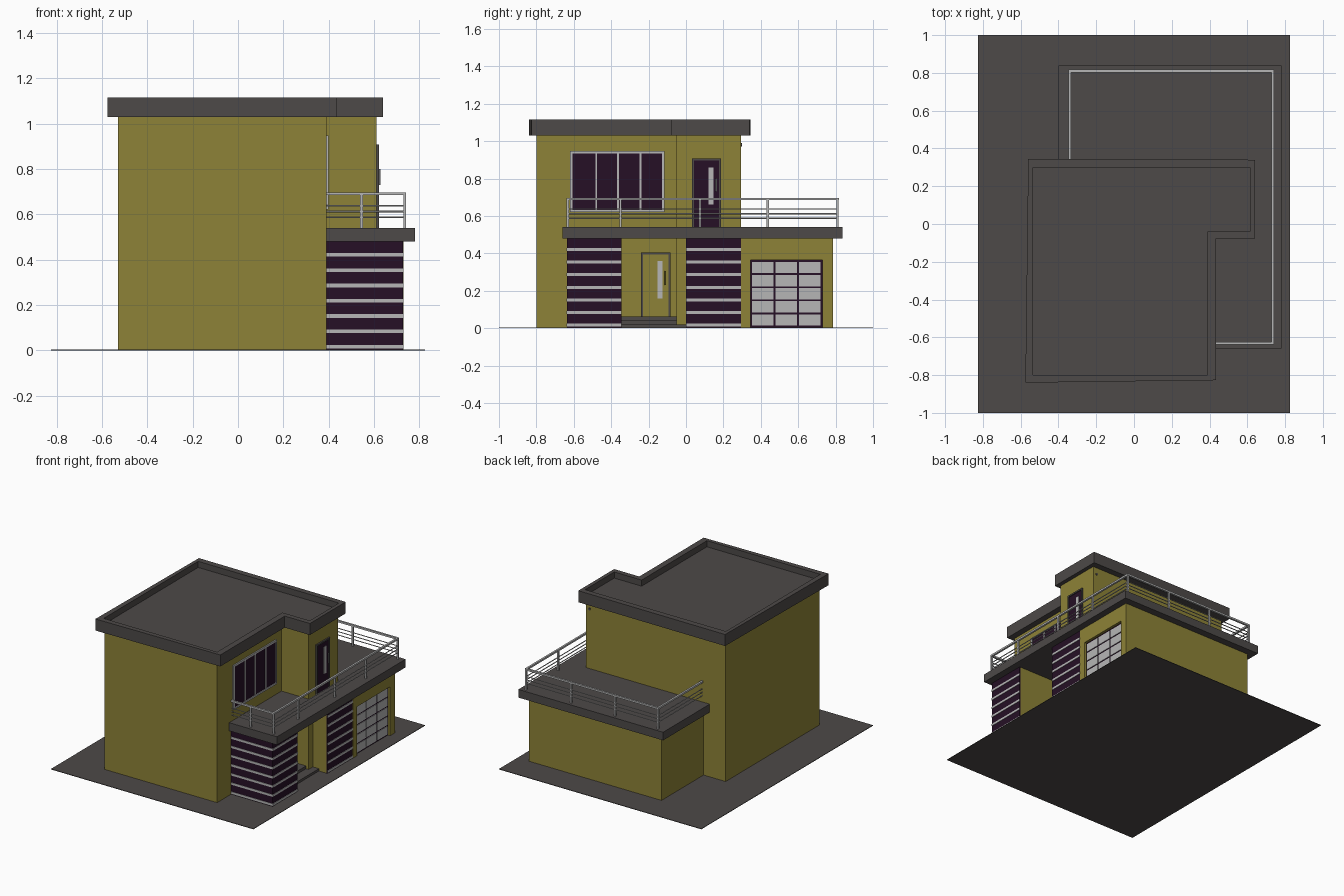
import bpy
import bmesh
from mathutils import Vector

cube = bpy.data.objects.get("Cube")
if cube:
    bpy.data.objects.remove(cube, do_unlink=True)


def material(name, r, g, b):
    m = bpy.data.materials.new(name)
    m.use_nodes = True
    m.diffuse_color = (r, g, b, 1)
    m.node_tree.nodes["Principled BSDF"].inputs["Base Color"].default_value = (r, g, b, 1)
    return m


OLIVE = material("olive_wall", 0.27, 0.225, 0.038)
DARK = material("dark_grey", 0.074, 0.067, 0.065)
PURPLE = material("dark_purple", 0.019, 0.005, 0.019)
LIGHT = material("light_grey", 0.47, 0.47, 0.47)


def finish(bm, name, mat):
    bmesh.ops.recalc_face_normals(bm, faces=bm.faces)
    mesh = bpy.data.meshes.new(name)
    bm.to_mesh(mesh)
    bm.free()
    mesh.materials.append(mat)
    obj = bpy.data.objects.new(name, mesh)
    bpy.context.collection.objects.link(obj)
    return obj


def stack(name, loops, mat):
    """Solid skinned through equal-length loops of 3D points, capped at both ends."""
    bm = bmesh.new()
    rings = [[bm.verts.new(p) for p in loop] for loop in loops]
    n = len(rings[0])
    for a, b in zip(rings, rings[1:]):
        for i in range(n):
            j = (i + 1) % n
            bm.faces.new((a[i], a[j], b[j], b[i]))
    bm.faces.new(rings[0])
    bm.faces.new(rings[-1])
    return finish(bm, name, mat)


def boxes(name, spans, mat):
    """One object of boxes, each given as (x0, x1, y0, y1, z0, z1)."""
    bm = bmesh.new()
    for x0, x1, y0, y1, z0, z1 in spans:
        made = bmesh.ops.create_cube(bm, size=1)["verts"]
        bmesh.ops.scale(bm, vec=(x1 - x0, y1 - y0, z1 - z0), verts=made)
        bmesh.ops.translate(bm, vec=((x0 + x1) / 2, (y0 + y1) / 2, (z0 + z1) / 2), verts=made)
    return finish(bm, name, mat)


def rods(name, segments, radius, mat, sides=8):
    bm = bmesh.new()
    for a, b in segments:
        a, b = Vector(a), Vector(b)
        d = b - a
        made = bmesh.ops.create_cone(bm, cap_ends=True, segments=sides, radius1=radius,
                                     radius2=radius, depth=d.length)["verts"]
        bmesh.ops.rotate(bm, verts=made, matrix=d.to_track_quat("Z", "Y").to_matrix())
        bmesh.ops.translate(bm, verts=made, vec=(a + b) / 2)
    return finish(bm, name, mat)


def frame(x0, x1, y0, y1, z0, z1, w, sill=True):
    """Border bars of an opening that faces +x."""
    bars = [(x0, x1, y0, y0 + w, z0, z1), (x0, x1, y1 - w, y1, z0, z1),
            (x0, x1, y0 + w, y1 - w, z1 - w, z1)]
    if sill:
        bars.append((x0, x1, y0 + w, y1 - w, z0, z0 + w))
    return bars


def at_z(points, z):
    return [(x, y, z) for x, y in points]


# Ground and main two-storey block
BASE = 0.002
boxes("ground", [(-0.825, 0.825, -1, 1, 0, 0.004)], DARK)
walls = [(-0.53, -0.8), (0.39, -0.8), (0.39, -0.05), (0.61, -0.05), (0.61, 0.295), (-0.53, 0.295)]
stack("main_walls", [at_z(walls, BASE), at_z(walls, 1.04)], OLIVE)

# Roof with recessed top inside a parapet
outer = [(-0.575, -0.84), (0.435, -0.827), (0.435, -0.077), (0.64, -0.077), (0.64, 0.34), (-0.56, 0.345)]
inner = [(-0.535, -0.8), (0.39, -0.8), (0.39, -0.04), (0.613, -0.04), (0.613, 0.3), (-0.535, 0.3)]
stack("roof", [at_z(outer, 1.03), at_z(outer, 1.115), at_z(inner, 1.115), at_z(inner, 1.07)], DARK)

# Garage wing with a recessed door opening
boxes("garage_walls", [(-0.35, 0.705, 0.28, 0.785, BASE, 0.485)], OLIVE)
arch = [(0.295, BASE), (0.345, BASE), (0.345, 0.365), (0.73, 0.365),
        (0.73, BASE), (0.785, BASE), (0.785, 0.485), (0.295, 0.485)]
stack("garage_front", [[(x, y, z) for y, z in arch] for x in (0.705, 0.73)], OLIVE)
boxes("garage_door", [(0.7, 0.711, 0.345, 0.73, BASE, 0.365)], PURPLE)
panels = []
for col in range(3):
    for row in range(5):
        y, z = 0.352 + col * 0.126, 0.014 + row * 0.07
        panels.append((0.71, 0.715, y, y + 0.115, z, z + 0.06))
boxes("garage_door_panels", panels, LIGHT)

# Two porch blocks with striped cladding
blocks = {"front": (-0.63, -0.345), "middle": (0.0, 0.295)}
for label, (y0, y1) in blocks.items():
    boxes(label + "_porch_block", [(0.38, 0.722, y0, y1, BASE, 0.485)], OLIVE)
    boxes(label + "_cladding", [(0.72, 0.728, y0, y1, BASE, 0.485)], PURPLE)
    boxes(label + "_stripes", [(0.724, 0.731, y0, y1, 0.008 + i * 0.0675, 0.024 + i * 0.0675)
                               for i in range(7)], LIGHT)
boxes("side_cladding", [(0.38, 0.728, -0.636, -0.629, BASE, 0.485)], PURPLE)
boxes("side_stripes", [(0.38, 0.731, -0.639, -0.629, 0.008 + i * 0.0675, 0.024 + i * 0.0675)
                       for i in range(7)], LIGHT)

# Terrace slab and entrance steps
boxes("terrace_slab", [(-0.4, 0.78, -0.66, 0.838, 0.48, 0.54)], DARK)
boxes("entrance_steps", [(0.38, 0.66 - i * 0.07, -0.345, 0, BASE, 0.021 * (i + 1))
                         for i in range(3)], DARK)

# Entrance door
boxes("entrance_door_frame", frame(0.385, 0.402, -0.24, -0.083, 0.062, 0.405, 0.01, False), DARK)
boxes("entrance_door", [(0.385, 0.395, -0.23, -0.093, 0.063, 0.395)], OLIVE)
boxes("entrance_door_glass", [(0.39, 0.399, -0.152, -0.126, 0.16, 0.36)], LIGHT)
rods("entrance_door_handle", [((0.41, -0.11, 0.23), (0.41, -0.11, 0.305))], 0.004, OLIVE)

# Terrace door
boxes("terrace_door_frame", frame(0.6, 0.621, 0.033, 0.187, 0.535, 0.908, 0.011, False), DARK)
boxes("terrace_door", [(0.6, 0.614, 0.044, 0.176, 0.535, 0.897)], PURPLE)
boxes("terrace_door_glass", [(0.61, 0.617, 0.12, 0.147, 0.66, 0.86)], LIGHT)
rods("terrace_door_handle", [((0.625, 0.162, 0.73), (0.625, 0.162, 0.8))], 0.004, LIGHT)

# Upper window with four panes
boxes("window_glass", [(0.38, 0.394, -0.61, -0.125, 0.63, 0.94)], PURPLE)
bars = frame(0.385, 0.399, -0.62, -0.115, 0.62, 0.947, 0.013)
bars += [(0.385, 0.398, y - 0.005, y + 0.005, 0.63, 0.94) for y in (-0.48, -0.363, -0.243)]
boxes("window_frame", bars, LIGHT)

# Terrace railing running around the slab edge
path = [(0.39, -0.632), (0.735, -0.632), (0.735, 0.81), (-0.34, 0.81), (-0.34, 0.295)]
pairs = list(zip(path, path[1:]))
half = 0.007
boxes("railing_top", [(min(a[0], b[0]) - half, max(a[0], b[0]) + half,
                       min(a[1], b[1]) - half, max(a[1], b[1]) + half, 0.684, 0.697)
                      for a, b in pairs], LIGHT)
rods("railing_bars", [((*a, z), (*b, z)) for z in (0.587, 0.612, 0.637) for a, b in pairs],
     0.0035, LIGHT, 6)
posts = path[1:4] + [(0.545, -0.632), (0.735, -0.35), (0.735, 0.075), (0.735, 0.437),
                     (0.37, 0.81), (0.01, 0.81)]
boxes("railing_posts", [(x - 0.006, x + 0.006, y - 0.006, y + 0.006, 0.535, 0.69)
                        for x, y in posts], LIGHT)

# Small vent on the rear wall
rods("rear_vent", [((0.58, 0.29, 0.98), (0.58, 0.299, 0.98))], 0.009, DARK, 12)
